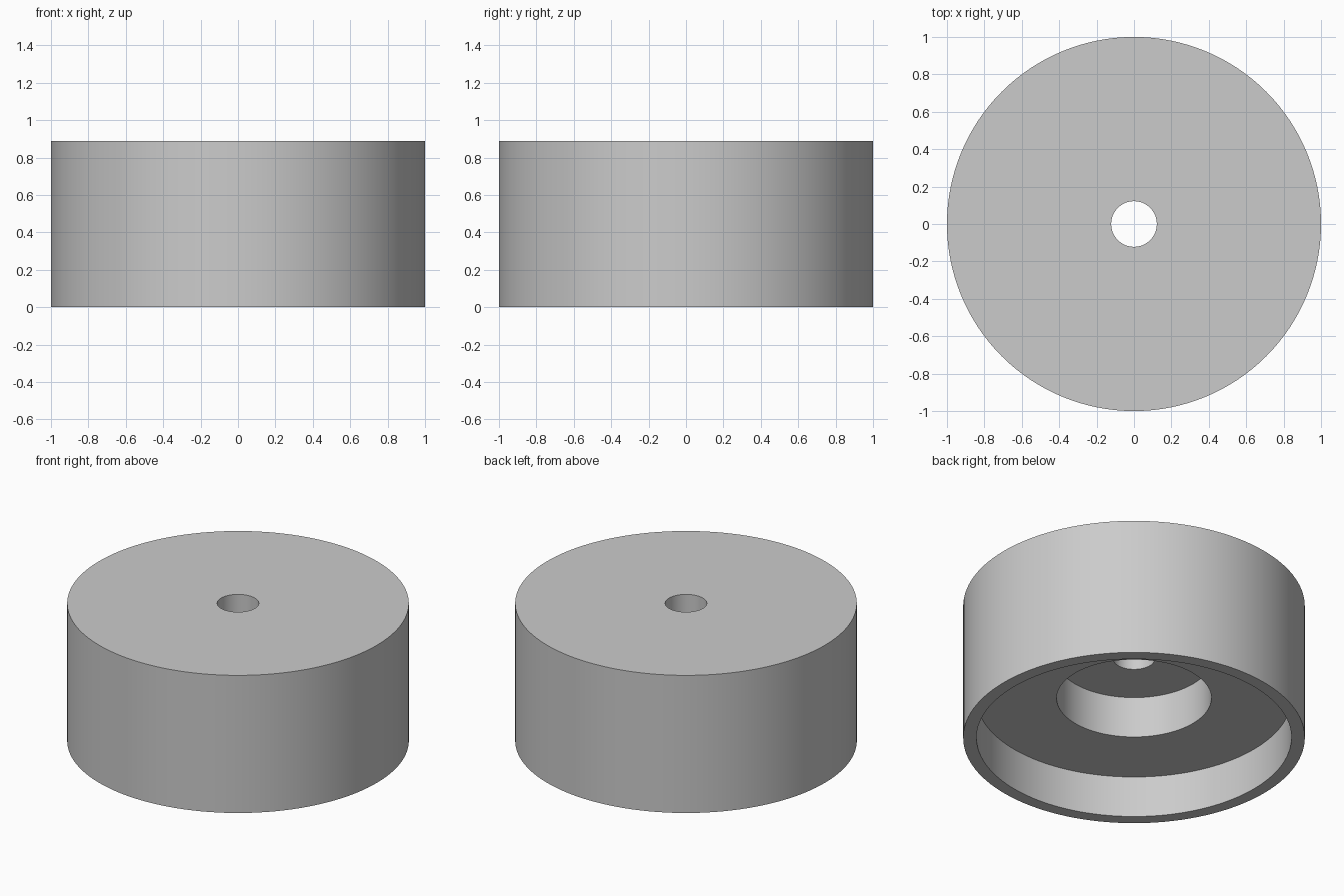
import bpy, bmesh
from math import radians, tau

cube = bpy.data.objects.get("Cube")
if cube:
    bpy.data.objects.remove(cube, do_unlink=True)

SEGMENTS = 128
HEIGHT = 0.889
RECESS_Z = 0.267      # roof of the wide recess
POCKET_Z = 0.533      # roof of the inner pocket
R_OUTER, R_RECESS, R_POCKET, R_HOLE = 1.0, 0.922, 0.453, 0.122

# Plain grey material
grey = bpy.data.materials.new("light_grey")
grey.use_nodes = True
colour = (0.6, 0.6, 0.6, 1.0)
grey.diffuse_color = colour
grey.node_tree.nodes["Principled BSDF"].inputs["Base Color"].default_value = colour

# Closed cross-section: outer wall, top, through hole, stepped underside
profile = [
    (R_OUTER, 0), (R_OUTER, HEIGHT),
    (R_HOLE, HEIGHT), (R_HOLE, POCKET_Z),
    (R_POCKET, POCKET_Z), (R_POCKET, RECESS_Z),
    (R_RECESS, RECESS_Z), (R_RECESS, 0),
]

# Lathe the cross-section around z
bm = bmesh.new()
verts = [bm.verts.new((r, 0, z)) for r, z in profile]
edges = [bm.edges.new((a, b)) for a, b in zip(verts, verts[1:] + verts[:1])]
bmesh.ops.spin(bm, geom=verts + edges, cent=(0, 0, 0), axis=(0, 0, 1),
               angle=tau, steps=SEGMENTS, use_merge=True)
bmesh.ops.remove_doubles(bm, verts=bm.verts, dist=0.0001)
bmesh.ops.recalc_face_normals(bm, faces=bm.faces)
mesh = bpy.data.meshes.new("stepped_cap")
bm.to_mesh(mesh)
bm.free()

cap = bpy.data.objects.new("stepped_cap", mesh)
bpy.context.collection.objects.link(cap)
mesh.materials.append(grey)

# Smooth round walls, sharp rims
bpy.ops.object.select_all(action="DESELECT")
cap.select_set(True)
bpy.context.view_layer.objects.active = cap
bpy.ops.object.shade_smooth_by_angle(angle=radians(30))
